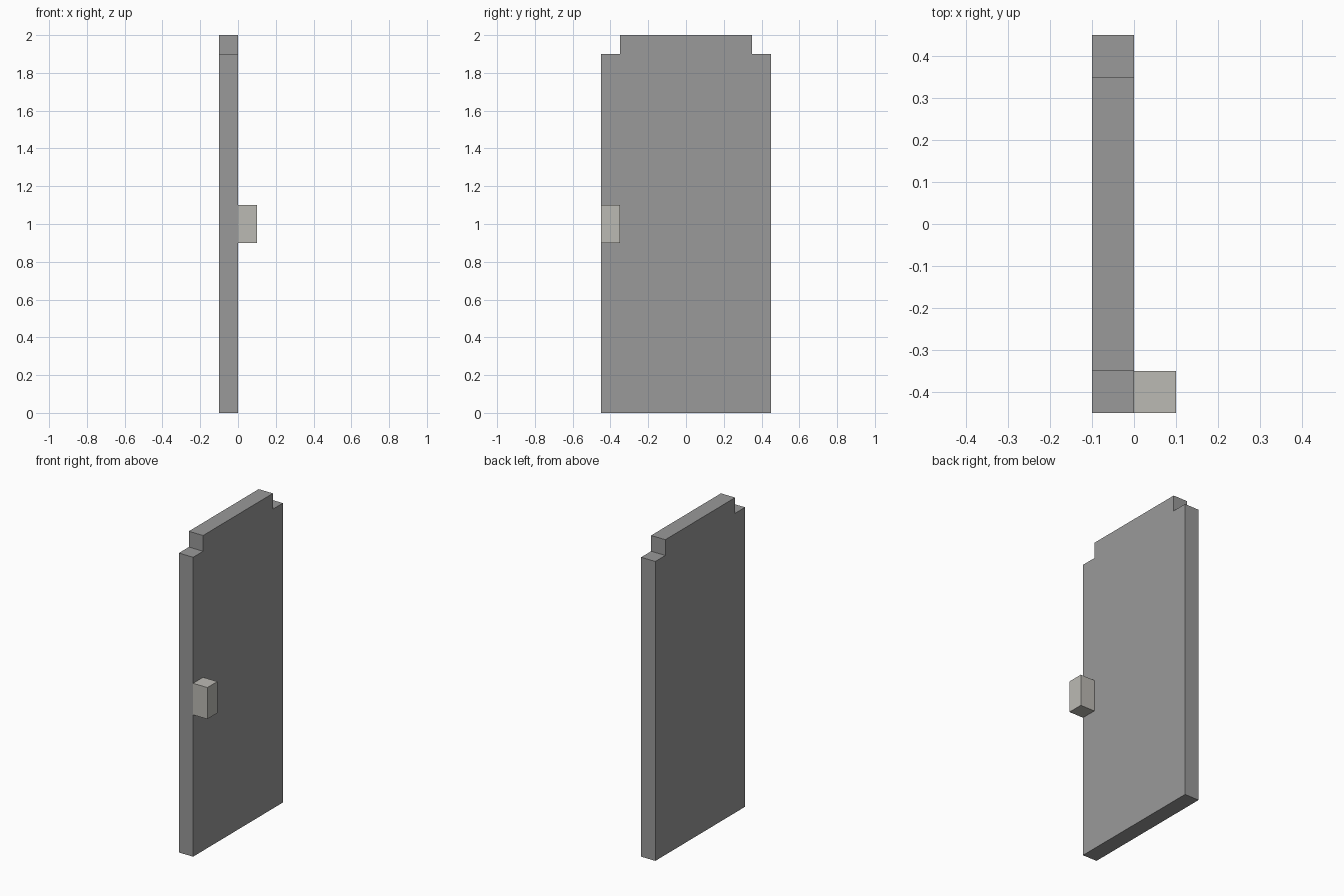
import bpy
import bmesh

cube = bpy.data.objects.get("Cube")
if cube:
    bpy.data.objects.remove(cube, do_unlink=True)


def make_material(name, rgb):
    mat = bpy.data.materials.new(name)
    mat.use_nodes = True
    colour = (*rgb, 1.0)
    mat.diffuse_color = colour
    mat.node_tree.nodes["Principled BSDF"].inputs["Base Color"].default_value = colour
    return mat


def extrude_profile(name, profile, x0, x1, mat):
    """Extrude a (y, z) outline along x from x0 to x1."""
    bm = bmesh.new()
    face = bm.faces.new([bm.verts.new((x0, y, z)) for y, z in profile])
    result = bmesh.ops.extrude_face_region(bm, geom=[face])
    verts = [v for v in result["geom"] if isinstance(v, bmesh.types.BMVert)]
    bmesh.ops.translate(bm, verts=verts, vec=(x1 - x0, 0, 0))
    bmesh.ops.recalc_face_normals(bm, faces=bm.faces)
    mesh = bpy.data.meshes.new(name)
    bm.to_mesh(mesh)
    bm.free()
    mesh.materials.append(mat)
    obj = bpy.data.objects.new(name, mesh)
    bpy.context.collection.objects.link(obj)
    return obj


grey = make_material("door grey", (0.32, 0.32, 0.32))
light_grey = make_material("handle warm grey", (0.50, 0.49, 0.455))

# Door panel: half outline with a notched top corner, mirrored across y = 0
half = [(0.45, 0.0), (0.45, 1.9), (0.35, 1.9), (0.35, 2.0)]
outline = half + [(-y, z) for y, z in reversed(half)]
extrude_profile("door_panel", outline, -0.1, 0.0, grey)

# Block handle on the +x face, flush with the front edge
handle = [(-0.45, 0.9), (-0.35, 0.9), (-0.35, 1.1), (-0.45, 1.1)]
extrude_profile("door_handle", handle, 0.0, 0.1, light_grey)
